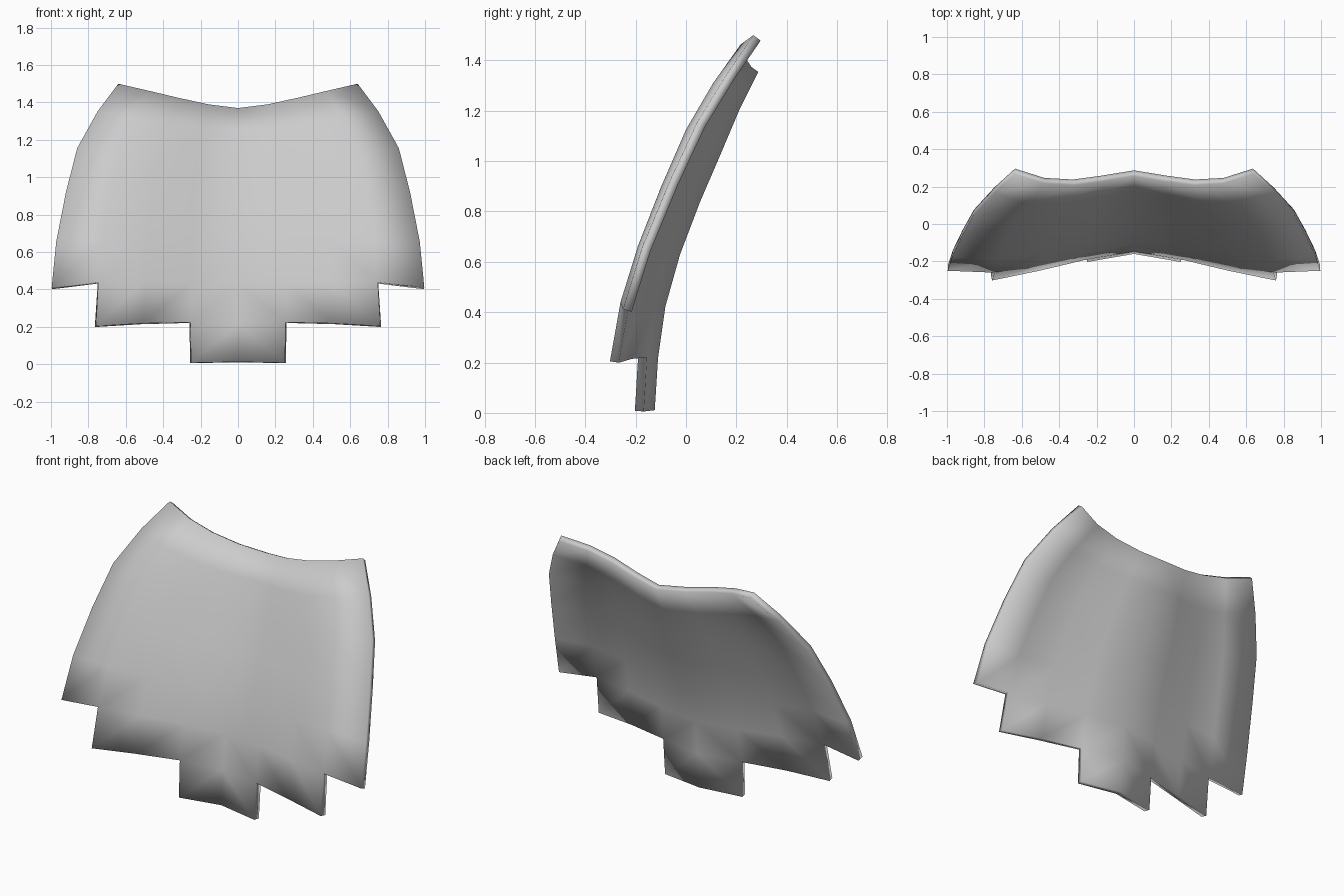
import bpy, bmesh

# Each row from top to bottom: column spacing in x, then front-surface y and z
# from the centre line outwards. Lower rows have fewer columns (stepped tabs).
ROWS = [
    (0.16,  (0.255, 0.228, 0.207, 0.217, 0.268), (1.37, 1.39, 1.425, 1.463, 1.50)),
    (0.188, (0.182, 0.145, 0.108, 0.108, 0.165), (1.225, 1.24, 1.27, 1.31, 1.35)),
    (0.215, (0.108, 0.064, 0.02, 0.0, 0.045), (1.05, 1.06, 1.085, 1.125, 1.155)),
    (0.23,  (0.022, -0.025, -0.075, -0.098, -0.065), (0.85, 0.86, 0.875, 0.90, 0.92)),
    (0.243, (-0.058, -0.105, -0.158, -0.19, -0.175), (0.64, 0.648, 0.655, 0.665, 0.655)),
    (0.249, (-0.117, -0.16, -0.212, -0.26, -0.25), (0.43, 0.435, 0.44, 0.44, 0.412)),
    (0.253, (-0.147, -0.19, -0.25, -0.302), (0.22, 0.225, 0.22, 0.205)),
    (0.25,  (-0.16, -0.203), (0.013, 0.008)),
]

# Half of the curved shell
bm = bmesh.new()
grid = [[bm.verts.new((dx * j, y, z)) for j, (y, z) in enumerate(zip(ys, zs))]
        for dx, ys, zs in ROWS]
for upper, lower in zip(grid, grid[1:]):
    for j in range(len(lower) - 1):
        bm.faces.new((upper[j], lower[j], lower[j + 1], upper[j + 1]))
for f in bm.faces:
    f.smooth = True
mesh = bpy.data.meshes.new("curved_plate")
bm.to_mesh(mesh)
bm.free()
plate = bpy.data.objects.new("curved_plate", mesh)
bpy.context.collection.objects.link(plate)

# Mirror to both sides, then thicken backwards
mirror = plate.modifiers.new("mirror", 'MIRROR')
mirror.use_clip = True
solid = plate.modifiers.new("thickness", 'SOLIDIFY')
solid.thickness = 0.036
solid.offset = -1
